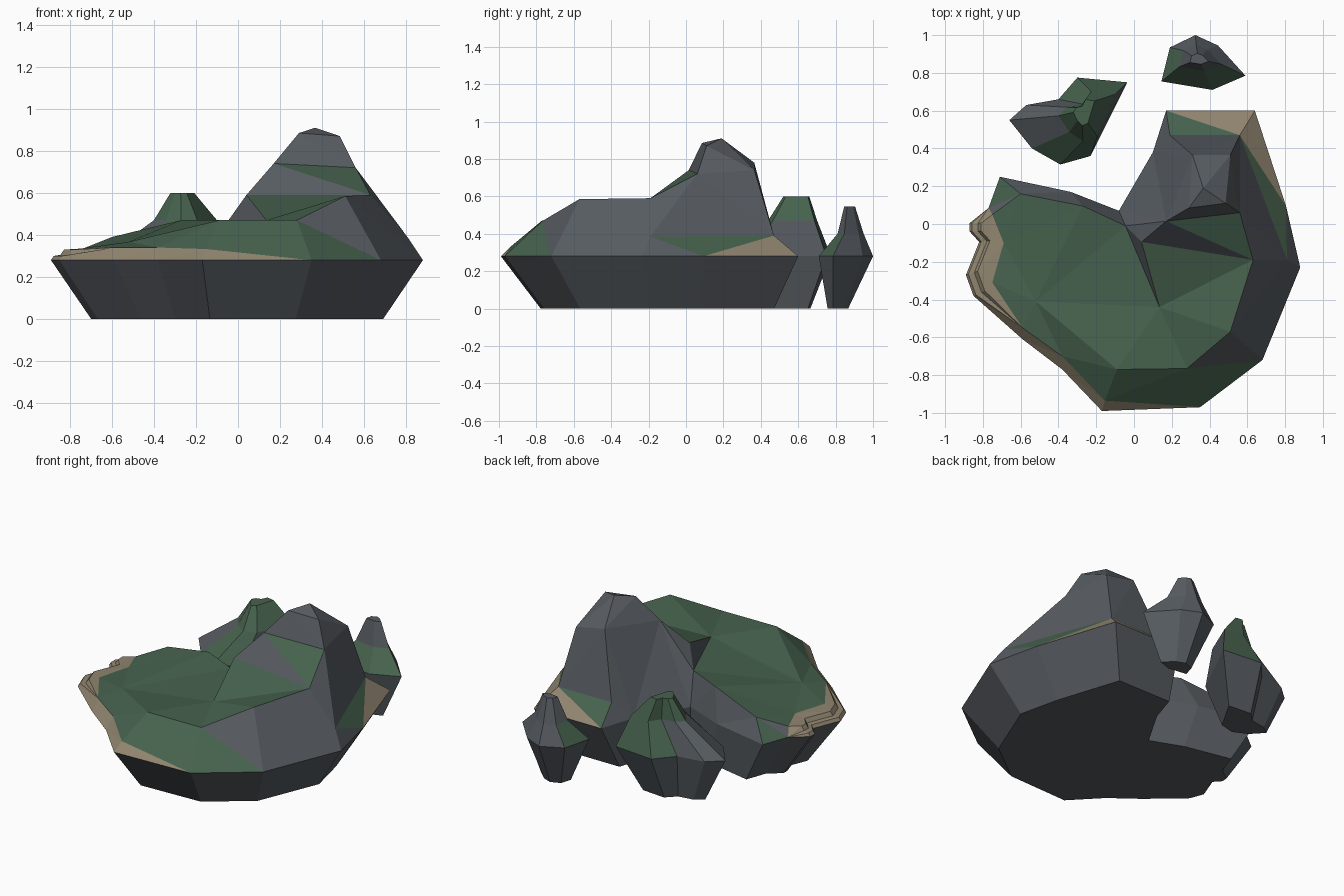
import bpy, bmesh
from mathutils import Vector
from mathutils.geometry import delaunay_2d_cdt

if "Cube" in bpy.data.objects:
    bpy.data.objects.remove(bpy.data.objects["Cube"])

WATER = 0.28  # height of the shore line


def material(name, rgb):
    m = bpy.data.materials.new(name)
    m.diffuse_color = (*rgb, 1)
    m.use_nodes = True
    m.node_tree.nodes["Principled BSDF"].inputs["Base Color"].default_value = m.diffuse_color
    return m


MATS = [material("rock", (0.095, 0.107, 0.12)),
        material("grass", (0.062, 0.122, 0.076)),
        material("sand", (0.28, 0.235, 0.16))]
ROCK, GRASS, SAND = range(3)


def finish(bm, name):
    bmesh.ops.recalc_face_normals(bm, faces=bm.faces[:])
    mesh = bpy.data.meshes.new(name)
    bm.to_mesh(mesh)
    bm.free()
    for m in MATS:
        mesh.materials.append(m)
    obj = bpy.data.objects.new(name, mesh)
    bpy.context.collection.objects.link(obj)


# ---- main island: shore outline, clockwise from the north-west corner
shore = [(.17, .60), (.64, .60), (.805, .095), (.88, -.23), (.68, -.72), (.35, -.97),
         (-.17, -.99), (-.38, -.77), (-.59, -.61), (-.85, -.38), (-.89, -.27),
         (-.82, -.095), (-.87, -.04), (-.87, .005), (-.77, .085), (-.71, .25),
         (-.335, .17), (-.08, .07), (.10, .38)]
shore.reverse()
n = len(shore)
points = [(x, y, WATER) for x, y in shore]
edges = []


def chain(*pts):
    """Add a crease line through the terrain, reusing points already placed."""
    ids = []
    for p in pts:
        if p not in points:
            points.append(p)
        ids.append(points.index(p))
    edges.extend(zip(ids, ids[1:]))


# stepped beach terraces on the west side
west = [p for p in shore if p[0] < -.8]
for s, z in ((.985, .30), (.95, .305), (.93, .33)):
    chain(*[(x * s, y * s, z) for x, y in west])
# upper limit of the sand
chain((-.155, -.935, .333), (-.38, -.70, .34), (-.59, -.55, .34),
      (-.75, -.31, .335), (-.69, -.10, .338), (-.75, .05, .33))
chain((.35, -.97, WATER), (-.155, -.935, .333))

# named terrain points
cove, step, spur = (-.045, -.01, .47), (.04, -.095, .59), (.135, -.44, .47)
rim_e, rim_se = (.63, -.19, .59), (.51, -.57, .585)
shoulder_w, shoulder_e = (.17, .015, .74), (.56, .06, .72)
back_w, back_e = (.31, .365, .78), (.51, .365, .74)
foot_w, foot_e = (.19, .47, .39), (.56, .47, .39)
top_w, top, top_e = (.29, .085, .885), (.367, .19, .91), (.485, .11, .87)

# plateau rim, cove rim and spur
chain((-.52, -.41, .367), (-.09, -.77, .47), (.28, -.765, .47), rim_se, rim_e)
chain((-.60, .16, .39), (-.27, .095, .47), cove, spur)
chain(rim_se, spur, step, rim_e, spur)
chain((.81, -.19, .385), rim_e, shoulder_e)
chain(foot_e, (.81, -.19, .385))
# hill
chain(cove, step, shoulder_w, shoulder_e, back_e, back_w, shoulder_w, top_w, top, top_e, top_w)
chain(foot_w, foot_e, back_e)
chain(foot_w, back_w)

verts, _, tris, origin, _, _ = delaunay_2d_cdt(
    [Vector(p[:2]) for p in points], edges, [list(range(n))], 1, 1e-5)

bm = bmesh.new()
bv = [bm.verts.new((v.x, v.y, points[o[0]][2] if o else .4)) for v, o in zip(verts, origin)]
for t in tris:
    f = bm.faces.new([bv[i] for i in t])
    f.normal_update()
    zs = [v.co.z for v in f.verts]
    c = f.calc_center_median()
    low = sum(z < WATER + .001 for z in zs)
    if max(zs) < .345 or (low == 2 and c.x > .4 and c.y > .3):
        f.material_index = SAND
    elif abs(f.normal.z) < .66 or c.z > .79 or (low and -.5 < c.x < .15 and c.y > 0):
        f.material_index = ROCK
    else:
        f.material_index = GRASS

# rock base tapering down to the flat underside
by_origin = {o[0]: bv[i] for i, o in enumerate(origin) if o}
upper = [by_origin[i] for i in range(n)]
lower = [bm.verts.new((x * .785, y * .785, 0)) for x, y in shore]
for i in range(n):
    j = (i + 1) % n
    bm.faces.new((upper[i], lower[i], lower[j], upper[j]))
bm.faces.new(lower)
finish(bm, "main_island")


# ---- islets: one outline, moved and scaled into stacked rings
def islet(name, outline, rings, green):
    xs, ys = zip(*outline)
    mx, my = (min(xs) + max(xs)) / 2, (min(ys) + max(ys)) / 2
    b = bmesh.new()
    loops = [[b.verts.new((cx + (x - mx) * sx, cy + (y - my) * sy, z)) for x, y in outline]
             for cx, cy, sx, sy, z in rings]
    k = len(outline)
    for r in range(len(loops) - 1):
        for i in range(k):
            j = (i + 1) % k
            f = b.faces.new((loops[r][i], loops[r][j], loops[r + 1][j], loops[r + 1][i]))
            f.material_index = GRASS if i in green[r] else ROCK
    b.faces.new(loops[0])
    b.faces.new(loops[-1]).material_index = GRASS if green[-1] else ROCK
    finish(b, name)


islet("west_islet",
      [(-.66, .55), (-.57, .63), (-.40, .66), (-.30, .775),
       (-.035, .75), (-.23, .36), (-.39, .315), (-.54, .40)],
      [(-.34, .55, .58, .50, 0), (-.3475, .545, 1, 1, WATER),
       (-.25, .57, .48, .57, .47), (-.265, .59, .18, .30, .60)],
      [(), (2, 3, 5, 6), range(8)])

islet("north_islet",
      [(.19, .935), (.325, 1.0), (.445, .945), (.59, .785), (.415, .71), (.145, .755)],
      [(.36, .812, .45, .38, 0), (.3675, .855, 1, 1, WATER),
       (.35, .88, .50, .48, .40), (.345, .875, .22, .20, .545)],
      [(), (3, 4, 5), ()])
